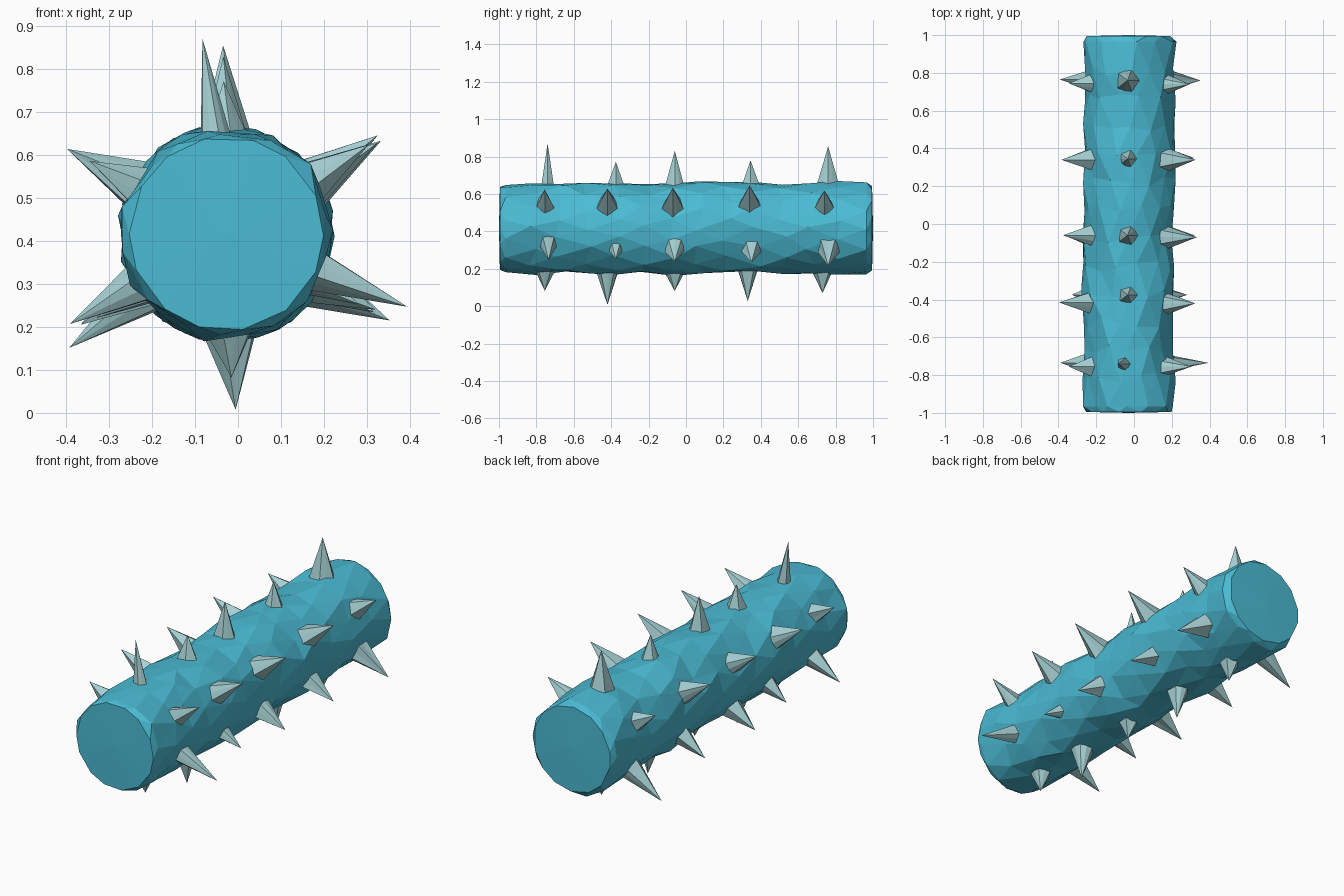
import bpy, bmesh, math, random
from mathutils import Vector

if "Cube" in bpy.data.objects:
    bpy.data.objects.remove(bpy.data.objects["Cube"])

random.seed(7)
CX, CZ = -0.027, 0.417   # body axis


def material(name, rgb):
    m = bpy.data.materials.new(name)
    m.diffuse_color = (*rgb, 1)
    m.use_nodes = True
    m.node_tree.nodes["Principled BSDF"].inputs["Base Color"].default_value = m.diffuse_color
    return m


def finish(name, bm, mat):
    bmesh.ops.recalc_face_normals(bm, faces=bm.faces)
    me = bpy.data.meshes.new(name)
    bm.to_mesh(me)
    bm.free()
    me.materials.append(mat)
    ob = bpy.data.objects.new(name, me)
    bpy.context.collection.objects.link(ob)


blue = material("turquoise", (0.07, 0.50, 0.66))
pale = material("pale grey blue", (0.38, 0.63, 0.65))

# Body: lumpy faceted log along y, with jittered rings and narrow end bevels
N = 14
ys = [-0.995, -0.965] + [-0.965 + 1.93 * i / 13 for i in range(1, 13)] + [0.965, 0.995]
bm = bmesh.new()
rings = []
for k, y in enumerate(ys):
    end = k in (0, len(ys) - 1)
    near = k in (1, len(ys) - 2)
    ring = []
    for i in range(N):
        a = math.tau * (i + 0.5 * (k % 2) + random.uniform(-0.15, 0.15)) / N
        r = 0.226 if end else 0.243 + random.uniform(-0.013, 0.013)
        dy = 0 if end or near else random.uniform(-0.03, 0.03)
        ring.append(bm.verts.new((CX + r * math.cos(a), y + dy, CZ + r * math.sin(a))))
    rings.append(ring)
for k in range(len(rings) - 1):
    p, q = rings[k], rings[k + 1]
    for i in range(N):
        j = (i + 1) % N
        if k % 2 == 0:
            bm.faces.new((p[i], p[j], q[i]))
            bm.faces.new((p[j], q[j], q[i]))
        else:
            bm.faces.new((p[i], p[j], q[j]))
            bm.faces.new((p[i], q[j], q[i]))
for ring, y in ((rings[0], -1.0), (rings[-1], 1.0)):
    c = bm.verts.new((CX, y, CZ))
    for i in range(N):
        bm.faces.new((ring[i], ring[(i + 1) % N], c))
finish("body", bm, blue)


# Spike: narrow cone with a fluted base, pointing away from the body axis
def spike(name, y, deg, tip_r, base_r):
    a = math.radians(deg)
    d = Vector((math.cos(a), 0, math.sin(a)))
    side = Vector((-d.z, 0, d.x))
    axis = Vector((CX, y, CZ))
    bm = bmesh.new()
    tip = bm.verts.new(axis + d * tip_r)
    n = 10
    ring = []
    for i in range(n):
        t = math.tau * i / n
        r = base_r * (1.08 if i % 2 else 0.9) * random.uniform(0.92, 1.08)
        ring.append(bm.verts.new(axis + d * 0.212
                                 + (side * math.cos(t) + Vector((0, 1, 0)) * math.sin(t)) * r))
    for i in range(n):
        bm.faces.new((ring[i], ring[(i + 1) % n], tip))
    bm.faces.new(ring)
    finish(name, bm, pale)


# Six rows of five spikes: name, angles, y positions, tip distances, base radii
rows = [
    ("top", (97, 91, 91, 91, 91), (-.74, -.375, -.06, .345, .76),
     (.457, .355, .413, .363, .438), (.036, .052, .056, .053, .065)),
    ("upper_right", (32, 31, 31, 33, 32), (-.755, -.42, -.07, .34, .74),
     (.39, .41, .42, .42, .38), (.053, .06, .06, .066, .056)),
    ("lower_right", (-22, -28, -27, -28, -28), (-.735, -.375, -.06, .35, .76),
     (.454, .35, .39, .39, .43), (.048, .042, .06, .055, .063)),
    ("bottom", (-88, -87, -87, -87, -88), (-.755, -.42, -.06, .33, .73),
     (.335, .41, .337, .39, .347), (.062, .065, .062, .057, .062)),
    ("lower_left", (210, 213, 212, 212, 216), (-.735, -.375, -.06, .35, .765),
     (.42, .36, .40, .39, .452), (.055, .05, .06, .055, .06)),
    ("upper_left", (152, 152, 152, 152, 152), (-.755, -.415, -.06, .34, .745),
     (.36, .42, .395, .405, .36), (.055, .063, .06, .062, .056)),
]
for label, degs, yy, tips, bases in rows:
    for i in range(5):
        spike(f"{label}_spike_{i + 1}", yy[i], degs[i], tips[i], bases[i])
